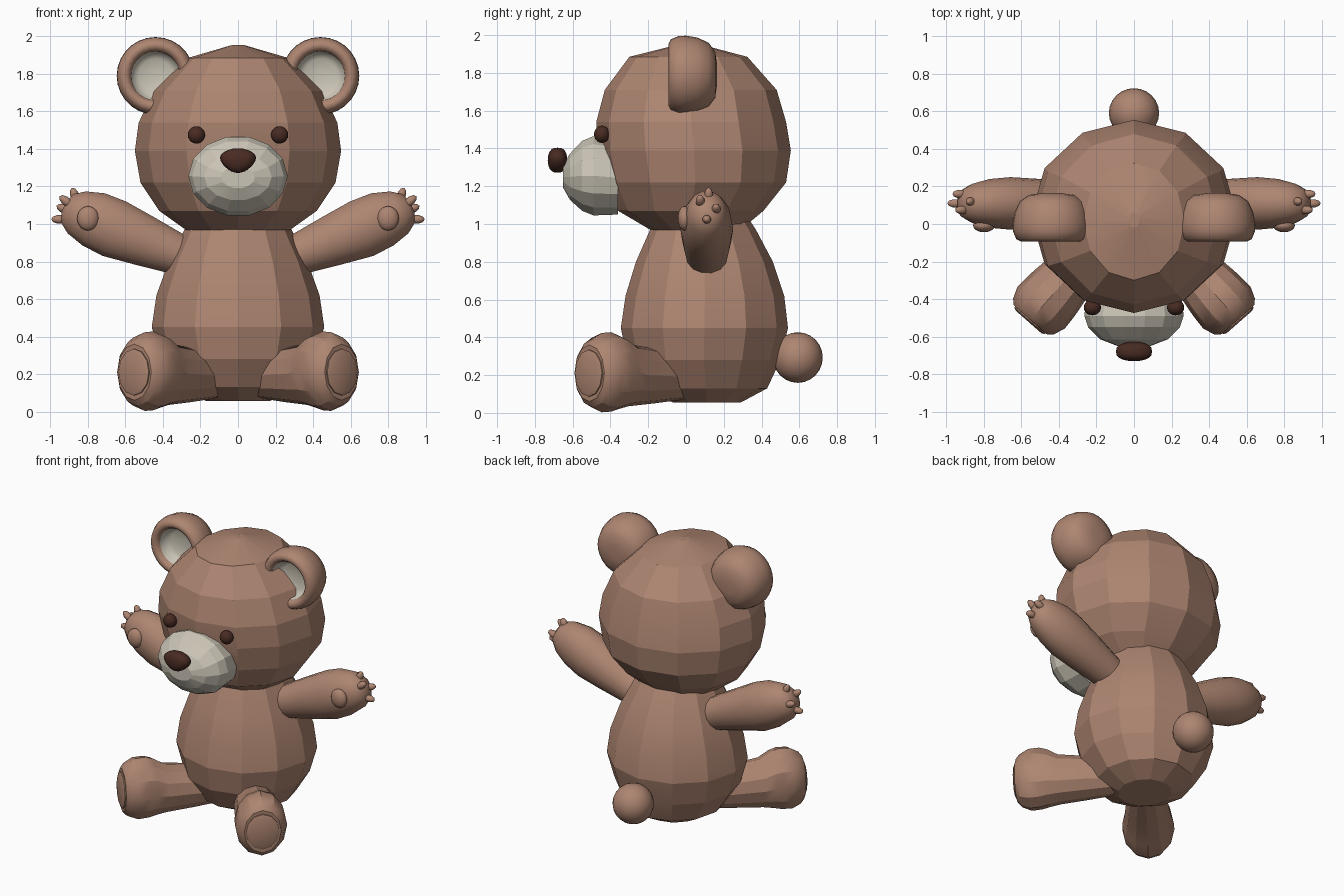
import bpy, bmesh, math
from mathutils import Vector, Matrix

if "Cube" in bpy.data.objects:
    bpy.data.objects.remove(bpy.data.objects["Cube"])


def material(name, rgb):
    m = bpy.data.materials.new(name)
    m.diffuse_color = (*rgb, 1)
    m.use_nodes = True
    m.node_tree.nodes["Principled BSDF"].inputs["Base Color"].default_value = m.diffuse_color
    return m


BROWN = material("brown fur", (0.42, 0.235, 0.165))
CREAM = material("cream fur", (0.60, 0.56, 0.47))
DARK = material("dark brown", (0.065, 0.024, 0.016))


def finish(name, bm, mats, angle=None):
    bmesh.ops.recalc_face_normals(bm, faces=bm.faces)
    me = bpy.data.meshes.new(name)
    bm.to_mesh(me)
    bm.free()
    for m in mats:
        me.materials.append(m)
    ob = bpy.data.objects.new(name, me)
    bpy.context.collection.objects.link(ob)
    if angle:
        bpy.ops.object.select_all(action='DESELECT')
        ob.select_set(True)
        bpy.context.view_layer.objects.active = ob
        bpy.ops.object.shade_smooth_by_angle(angle=math.radians(angle))
    return ob


def loft(name, rings, seg, mats, angle=None, inner_from=None):
    """Skin elliptical rings (centre, u axis, v axis); cap both ends."""
    bm = bmesh.new()
    loops = []
    for c, u, v in rings:
        c, u, v = Vector(c), Vector(u), Vector(v)
        loops.append([bm.verts.new(c + u * math.cos(a) + v * math.sin(a))
                      for a in (2 * math.pi * i / seg for i in range(seg))])
    for k in range(len(loops) - 1):
        for i in range(seg):
            j = (i + 1) % seg
            f = bm.faces.new((loops[k][i], loops[k][j], loops[k + 1][j], loops[k + 1][i]))
            f.material_index = int(inner_from is not None and k >= inner_from)
    bm.faces.new(loops[0])
    bm.faces.new(loops[-1]).material_index = int(inner_from is not None)
    return finish(name, bm, mats, angle)


def ball(name, loc, size, mat, rot=None, seg=20):
    bm = bmesh.new()
    bmesh.ops.create_uvsphere(bm, u_segments=seg, v_segments=seg // 2, radius=1)
    bm.transform(Matrix.Translation(loc) @ (rot or Matrix()) @ Matrix.Diagonal((*size, 1)))
    return finish(name, bm, [mat], 60)


def upright(rows):
    """Rows of (z, half width, front y, back y) to rings."""
    return [((0, (f + b) / 2, z), (rx, 0, 0), (0, (b - f) / 2, 0)) for z, rx, f, b in rows]


# Faceted head and body
loft("head", upright([
    (0.95, .20, -.12, .22), (0.97, .28, -.19, .29), (1.07, .42, -.36, .41),
    (1.22, .52, -.43, .53), (1.39, .55, -.47, .555), (1.54, .53, -.475, .53),
    (1.71, .45, -.43, .48), (1.885, .27, -.30, .325), (1.955, .03, -.02, .06)]), 12, [BROWN], 12)
loft("body", upright([
    (0.055, .17, -.07, .29), (0.13, .31, -.22, .43), (0.28, .41, -.31, .50),
    (0.45, .46, -.345, .54), (0.62, .435, -.32, .52), (0.80, .37, -.265, .46),
    (0.97, .285, -.19, .37), (1.06, .24, -.15, .31)]), 12, [BROWN], 12)

# Muzzle and nose, skinned from back to front
loft("muzzle", [((0, y, z), (rx, 0, 0), (0, 0, rz)) for y, z, rx, rz in (
    (-.36, 1.245, .25, .20), (-.49, 1.255, .265, .215), (-.55, 1.255, .245, .19),
    (-.615, 1.25, .18, .125), (-.65, 1.25, .09, .06))], 14, [CREAM], 12)
bm = bmesh.new()
bmesh.ops.create_uvsphere(bm, u_segments=20, v_segments=12, radius=1)
for v in bm.verts:
    # rounded triangle: wide at the top, narrow at the bottom
    w = 0.093 * (1 + 0.28 * min(v.co.z, 0.4))
    v.co = (v.co.x * w, -.68 + .052 * math.copysign(abs(v.co.y) ** .7, v.co.y), 1.338 + .066 * v.co.z)
finish("nose", bm, [DARK], 60)
ball("tail", (0, .592, .293), (.134, .132, .134), BROWN, seg=24)

for s, side in ((-1, "left"), (1, "right")):
    ball(side + "_eye", (s * .222, -.445, 1.475), (.046, .042, .046), DARK)

    # Ear: turned cup with a cream hollow
    ear = [(.05, .165), (.12, .155), (.17, .12), (.197, .06), (.207, 0), (.205, -.04),
           (.188, -.08), (.165, -.092), (.143, -.082), (.13, -.06), (.125, -.01), (.09, .01), (.02, .015)]
    loft(side + "_ear", [((s * .44, y, 1.79), (r, 0, 0), (0, 0, r)) for r, y in ear],
         28, [BROWN, CREAM], 60, inner_from=9)

    # Arm: raised and thickest near the paw
    up = Vector((-s * .40, 0, .917))
    arm = [(.18, .795, .10, .10), (.34, .845, .115, .115), (.50, .91, .14, .13), (.66, .975, .162, .14),
           (.77, 1.025, .155, .13), (.86, 1.062, .125, .105), (.91, 1.083, .085, .075), (.93, 1.09, .03, .03)]
    loft(side + "_arm", [((s * x, .11, z), (0, ry, 0), up * r) for x, z, r, ry in arm], 14, [BROWN], 40)
    ball(side + "_paw_pad", (s * .80, -.008, 1.03), (.058, .036, .065), BROWN)
    for n, (x, y, z, a) in enumerate(((.87, .12, 1.15, 70), (.915, .075, 1.12, 38),
                                      (.925, .16, 1.08, 22), (.95, .11, 1.025, 0))):
        t = math.radians(a)
        d = Vector((s * math.cos(t), 0, math.sin(t)))
        ball(f"{side}_claw_{n + 1}", (s * x, y, z), (.024, .024, .046), BROWN,
             d.to_track_quat('Z', 'Y').to_matrix().to_4x4(), 10)

    # Leg pointing forward and outward, ending in an upright foot
    d, w = Vector((s * .66, -.75, 0)), Vector((s * .75, .66, 0))
    hip = Vector((s * .12, -.02, 0))
    leg = [(0, .18, .11, .11), (.2, .195, .135, .145), (.38, .20, .15, .165), (.45, .215, .16, .195),
           (.50, .217, .165, .21), (.57, .213, .168, .21), (.63, .21, .145, .18), (.655, .21, .12, .15)]
    loft(side + "_leg", [(hip + d * t + Vector((0, 0, z)), w * r, (0, 0, h)) for t, z, r, h in leg],
         12, [BROWN], 25)
    loft(side + "_sole", [(hip + d * t + Vector((0, 0, .21)), w * r, (0, 0, r * 1.15))
                          for t, r in ((.64, .11), (.662, .108), (.67, .09))], 12, [BROWN], 25)
